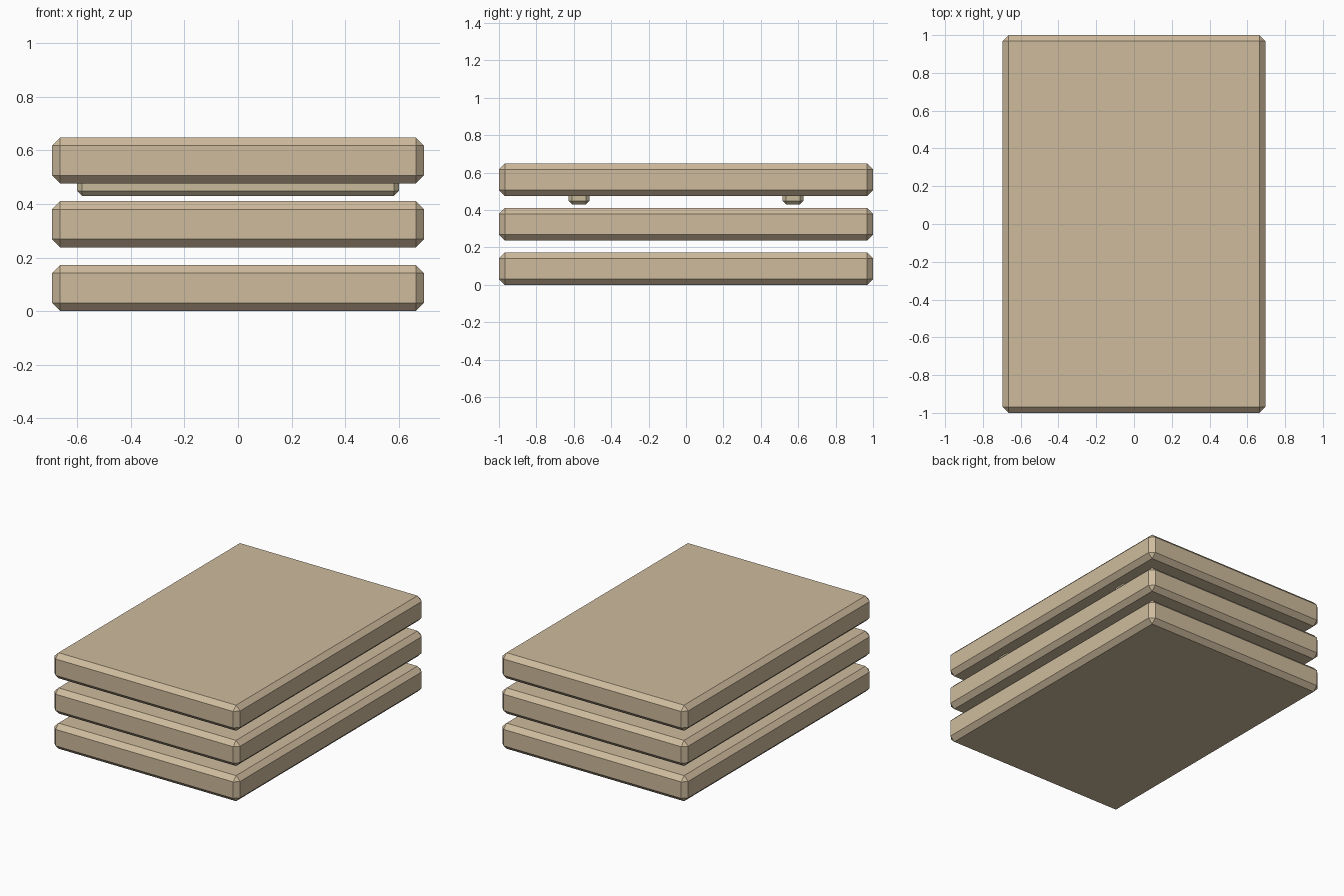
import bpy
import bmesh
from mathutils import Vector

if "Cube" in bpy.data.objects:
    bpy.data.objects.remove(bpy.data.objects["Cube"])


def material(name, color):
    m = bpy.data.materials.new(name)
    m.diffuse_color = color
    m.use_nodes = True
    m.node_tree.nodes["Principled BSDF"].inputs["Base Color"].default_value = m.diffuse_color
    return m


def chamfered_box(name, size, center, chamfer, mat):
    bm = bmesh.new()
    bmesh.ops.create_cube(bm, size=1)
    bmesh.ops.scale(bm, vec=Vector(size), verts=bm.verts)
    bmesh.ops.bevel(bm, geom=bm.edges[:], offset=chamfer, segments=1,
                    profile=0.5, affect='EDGES')
    mesh = bpy.data.meshes.new(name)
    bm.to_mesh(mesh)
    bm.free()
    mesh.materials.append(mat)
    obj = bpy.data.objects.new(name, mesh)
    obj.location = center
    bpy.context.collection.objects.link(obj)
    return obj


slab_mat = material("slab_tan", (0.62, 0.50, 0.34, 1))
batten_mat = material("batten_tan", (0.58, 0.50, 0.33, 1))

# Three stacked slabs
thickness, step = 0.173, 0.238
for i, level in enumerate(("bottom", "middle", "top")):
    chamfered_box(f"{level}_slab", (1.39, 2.0, thickness),
                  (0, 0, thickness / 2 + i * step), 0.031, slab_mat)

# Two battens let into the underside of the top slab
for side, y in (("front", -0.572), ("back", 0.572)):
    chamfered_box(f"{side}_batten", (1.202, 0.112, 0.08),
                  (0, y, 0.47), 0.019, batten_mat)
